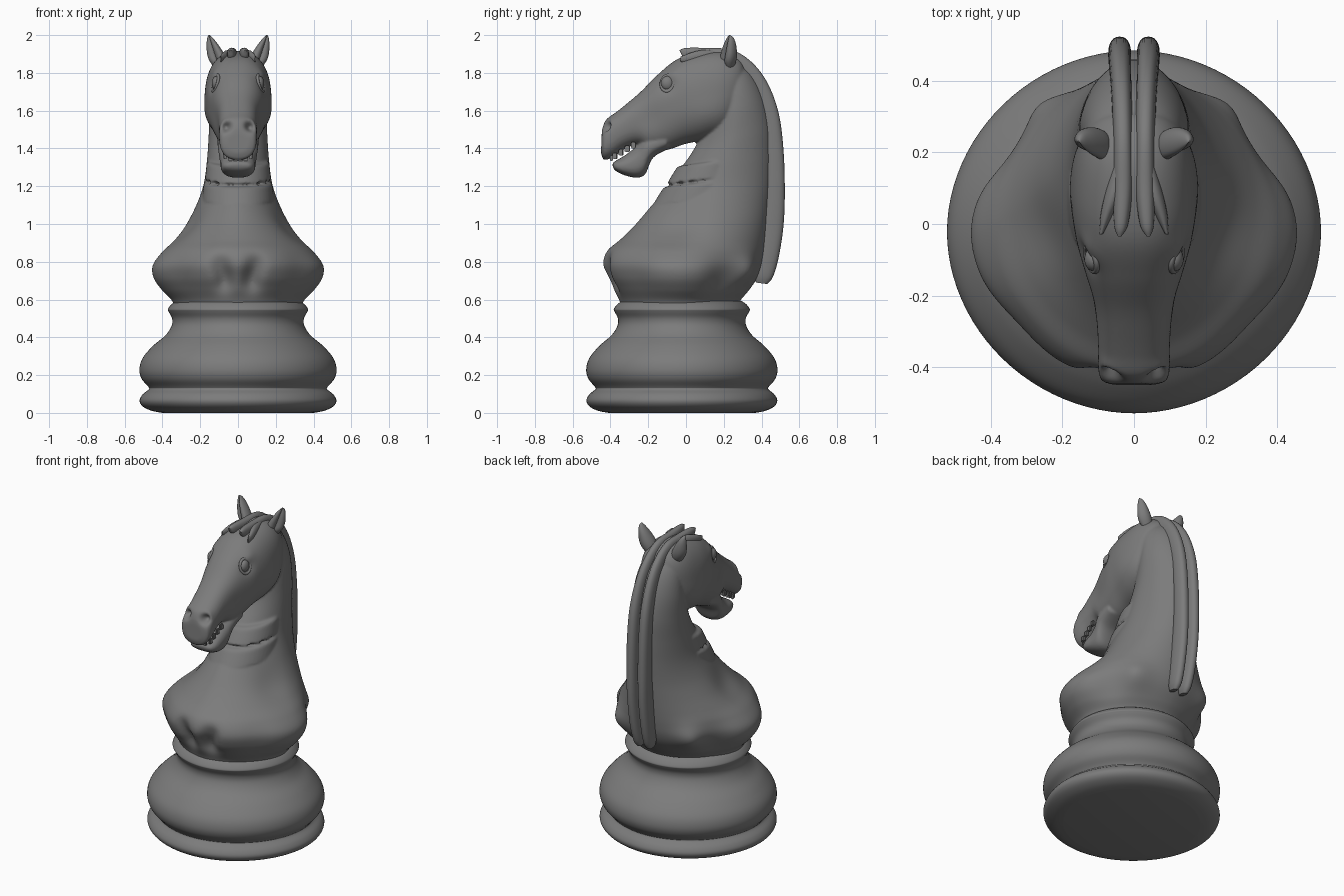
import bpy, bmesh, math
from mathutils import Vector

grey = bpy.data.materials.new("dark_grey")
grey.diffuse_color = (.2, .2, .2, 1)

def finish(name, bm, angle=50):
    bmesh.ops.recalc_face_normals(bm, faces=bm.faces)
    me = bpy.data.meshes.new(name)
    bm.to_mesh(me)
    bm.free()
    me.materials.append(grey)
    ob = bpy.data.objects.new(name, me)
    bpy.context.collection.objects.link(ob)
    bpy.ops.object.select_all(action='DESELECT')
    ob.select_set(True)
    bpy.context.view_layer.objects.active = ob
    bpy.ops.object.shade_smooth_by_angle(angle=math.radians(angle))
    return ob

def smooth_path(pts, steps):
    """Catmull-Rom interpolation of tuples."""
    pts = [Vector(p) for p in pts]
    out = []
    for i in range(len(pts) - 1):
        p0, p1, p2, p3 = pts[max(i - 1, 0)], pts[i], pts[i + 1], pts[min(i + 2, len(pts) - 1)]
        for k in range(steps):
            t = k / steps
            out.append(0.5 * (2 * p1 + (p2 - p0) * t + (2 * p0 - 5 * p1 + 4 * p2 - p3) * t * t
                              + (3 * p1 - p0 - 3 * p2 + p3) * t ** 3))
    return out + [pts[-1]]

def loft(name, sections, seg=48, steps=6, power=1.0, side=1, hollow=0, hollow_at=0, dents=(), end_cap=True):
    """Sections: (x, y_front, z_front, y_back, z_back, half_width).
    Dents: (point, radius, push), mirrored on x."""
    bm = bmesh.new()
    rings = []
    for x, yf, zf, yb, zb, w in smooth_path(sections, steps):
        ring = []
        for j in range(seg):
            a = 2 * math.pi * j / seg
            c, s = math.cos(a), math.sin(a)
            c, s = (math.copysign(abs(v) ** power, v) for v in (c, s))
            r = 1 - hollow * max(0, math.cos(a - hollow_at)) ** 2
            p = Vector((x + s * r * w, (yf + yb) / 2 + c * r * (yf - yb) / 2,
                        (zf + zb) / 2 + c * r * (zf - zb) / 2))
            shift = Vector()
            for q, rad, push in dents:
                for m in (-1, 1):
                    d = (p - Vector((q[0] * m, q[1], q[2]))).length / rad
                    shift += Vector((push[0] * m, push[1], push[2])) * math.exp(-d * d)
            p += shift
            ring.append(bm.verts.new((p.x * side, p.y, p.z)))
        rings.append(ring)
    for a, b in zip(rings, rings[1:]):
        for j in range(seg):
            k = (j + 1) % seg
            bm.faces.new((a[j], a[k], b[k], b[j]))
    bm.faces.new(rings[0])
    if end_cap:
        bm.faces.new(rings[-1])
    return finish(name, bm)

# Turned base: foot ring, bulge and collar in one profile
profile = [(.40, 0), (.46, .012), (.505, .035), (.521, .065), (.505, .098), (.472, .125), (.476, .14), (.51, .18),
           (.522, .23), (.505, .29), (.45, .355), (.385, .41), (.352, .46), (.349, .50), (.367, .535), (.371, .55),
           (.352, .575), (.33, .59), (.325, .592)]
loft("base", [(0, -.022 - r * .97, z, -.022 + r * .97, z, r) for r, z in profile],
     seg=96, steps=5, power=1.025, end_cap=False)

# Chest and neck, with grooves beside the breastbone and hollow flanks
groove = [((x, -.42, z), .05, (0, .024, 0)) for x, z in
          ((.095, .79), (.075, .75), (.065, .71), (.075, .67), (.095, .63))]
body = loft("body", [
    (0, -.34, .55, .28, .55, .335), (0, -.355, .60, .285, .59, .35), (0, -.39, .66, .33, .645, .405),
    (0, -.425, .72, .375, .71, .447), (0, -.442, .79, .40, .77, .452), (0, -.415, .86, .415, .84, .405),
    (0, -.345, .92, .425, .91, .345), (0, -.265, 1.0, .435, 1.0, .28), (0, -.18, 1.1, .445, 1.1, .222),
    (0, -.09, 1.2, .455, 1.22, .182), (0, -.015, 1.31, .46, 1.37, .164), (0, .06, 1.43, .455, 1.52, .155),
    (0, .11, 1.58, .42, 1.67, .15), (0, .12, 1.72, .36, 1.79, .13), (0, .09, 1.83, .27, 1.87, .09),
    (0, .10, 1.87, .20, 1.90, .04)],
    seg=128, steps=8, power=1.08, dents=groove + [
        ((.25, -.02, .97), .12, (-.02, 0, -.01)), ((.36, .20, .72), .11, (-.03, -.015, 0)),
        ((.24, .33, .75), .08, (.025, .015, 0)), ((.33, -.28, .75), .12, (-.012, .012, 0))])

# Skin folds under the throat
folds = [loft(f"throat_fold_{i}", [(0, y - .055, z - .09, .33, z - .04, w + .008),
                                   (0, y - .025, z - .04, .33, z + .01, w + .003),
                                   (0, y - .002, z - .006, .33, z + .045, w - .002),
                                   (0, y + .02, z + .004, .33, z + .055, w - .015)], steps=4)
         for i, (y, z, w) in enumerate([(-.118, 1.195, .182), (-.045, 1.305, .166)])]

# Head with upper muzzle, nostrils and brows
head = loft("head", [
    (0, .33, 1.79, .27, 1.66, .05), (0, .29, 1.87, .265, 1.56, .12), (0, .19, 1.915, .215, 1.485, .16),
    (0, .06, 1.905, .11, 1.447, .174), (0, -.05, 1.87, .0, 1.425, .164), (0, -.15, 1.79, -.09, 1.395, .142),
    (0, -.24, 1.70, -.18, 1.385, .122), (0, -.31, 1.64, -.25, 1.42, .106), (0, -.37, 1.592, -.32, 1.40, .1),
    (0, -.42, 1.555, -.385, 1.355, .1), (0, -.440, 1.515, -.433, 1.34, .09), (0, -.446, 1.48, -.450, 1.375, .06)],
    seg=96, steps=8, power=.86, dents=[
        ((.07, -.44, 1.522), .026, (-.008, .06, -.012)), ((.09, -.42, 1.55), .03, (.008, -.006, .006)),
        ((.14, -.09, 1.80), .045, (.014, 0, .003)),
        ((.15, -.10, 1.745), .04, (-.02, 0, 0)), ((.14, -.20, 1.56), .08, (-.01, 0, 0)),
        ((.17, .14, 1.56), .11, (.012, 0, 0))])

# Lower jaw
jaw = loft("lower_jaw", [
    (0, -.12, 1.48, -.09, 1.40, .11), (0, -.215, 1.455, -.175, 1.35, .106), (0, -.26, 1.415, -.215, 1.265, .096),
    (0, -.30, 1.38, -.26, 1.245, .092), (0, -.345, 1.35, -.325, 1.258, .089), (0, -.38, 1.33, -.37, 1.28, .072),
    (0, -.39, 1.317, -.386, 1.298, .045)], power=.82)

# Merge head, jaw and neck into one skin and open it where it meets the collar
bpy.ops.object.select_all(action='DESELECT')
for ob in [body, head, jaw] + folds:
    ob.select_set(True)
bpy.context.view_layer.objects.active = body
bpy.ops.object.join()
body.name = "head_and_neck"
body.modifiers.clear()
remesh = body.modifiers.new("merge", 'REMESH')
remesh.mode, remesh.voxel_size, remesh.use_smooth_shade = 'VOXEL', .0075, True
soften = body.modifiers.new("soften", 'SMOOTH')
soften.factor, soften.iterations = .5, 4
for mod in ("merge", "soften"):
    bpy.ops.object.modifier_apply(modifier=mod)
bm = bmesh.new()
bm.from_mesh(body.data)
bmesh.ops.delete(bm, geom=[f for f in bm.faces if f.calc_center_median().z < .58], context='FACES')
bm.to_mesh(body.data)
bm.free()
body.data.materials.clear()
body.data.materials.append(grey)
bpy.ops.object.shade_smooth()

# Upper teeth in a horseshoe row
def tooth(name, x, y, z, turn):
    bm = bmesh.new()
    bmesh.ops.create_cube(bm, size=1)
    bmesh.ops.scale(bm, vec=(.026, .016, .034), verts=bm.verts)
    bmesh.ops.bevel(bm, geom=bm.edges[:], offset=.004, segments=2, affect='EDGES')
    ob = finish(name, bm)
    ob.location = (x, y, z)
    ob.rotation_euler = (0, 0, turn)

for i, x in enumerate((-.041, -.0137, .0137, .041)):
    tooth(f"front_tooth_{i + 1}", x, -.395, 1.35, 0)
for tag, side in (("left", -1), ("right", 1)):
    for i in range(4):
        tooth(f"side_tooth_{tag}_{i + 1}", side * (.068 + .003 * i), -.375 + .032 * i, 1.36 + .019 * i, side * 1.45)

for side, tag in ((-1, "left"), (1, "right")):
    # Eyes with lids
    bpy.ops.mesh.primitive_uv_sphere_add(segments=32, ring_count=16, radius=.036, location=(side * .113, -.098, 1.745))
    eye = bpy.context.object
    eye.name, eye.scale = "eye_" + tag, (.7, .95, 1.05)
    bpy.ops.mesh.primitive_torus_add(major_radius=.038, minor_radius=.008, major_segments=32, minor_segments=10,
                                     location=(side * .119, -.098, 1.745), rotation=(0, side * 1.3, -side * .3))
    lid = bpy.context.object
    lid.name, lid.scale = "eyelid_" + tag, (1.15, .95, 1)
    for ob in (eye, lid):
        ob.data.materials.append(grey)
        ob.data.shade_smooth()
    # Ears, hollow towards the front and outside
    loft("ear_" + tag, [
        (.085, .19, 1.82, .25, 1.82, .035), (.105, .163, 1.86, .265, 1.86, .048),
        (.120, .168, 1.90, .27, 1.90, .047), (.136, .185, 1.945, .265, 1.95, .033),
        (.148, .208, 1.982, .252, 1.985, .016), (.153, .226, 2.0, .234, 2.0, .003)],
        side=side, hollow=.85, hollow_at=.5)
    # Mane strands, from forelock over the neck to the back
    loft("mane_" + tag, [
        (.04, -.035, 1.92, -.03, 1.91, .006), (.036, .0, 1.932, .0, 1.87, .02), (.031, .1, 1.932, .1, 1.85, .027),
        (.031, .24, 1.922, .20, 1.83, .027), (.033, .35, 1.855, .28, 1.77, .028), (.036, .435, 1.74, .34, 1.69, .029),
        (.039, .492, 1.58, .40, 1.55, .031), (.04, .517, 1.38, .42, 1.37, .032), (.04, .523, 1.15, .42, 1.15, .032),
        (.039, .515, .98, .40, .99, .031), (.038, .49, .82, .38, .84, .03), (.036, .46, .72, .365, .74, .027),
        (.036, .43, .682, .37, .69, .015)], seg=24, power=.85, side=side)
    # Forelock tufts
    loft("forelock_" + tag, [
        (.04, .16, 1.92, .16, 1.86, .02), (.058, .08, 1.92, .08, 1.85, .024),
        (.078, .02, 1.905, .02, 1.85, .016), (.092, -.03, 1.885, -.03, 1.86, .004)], seg=20, side=side)
